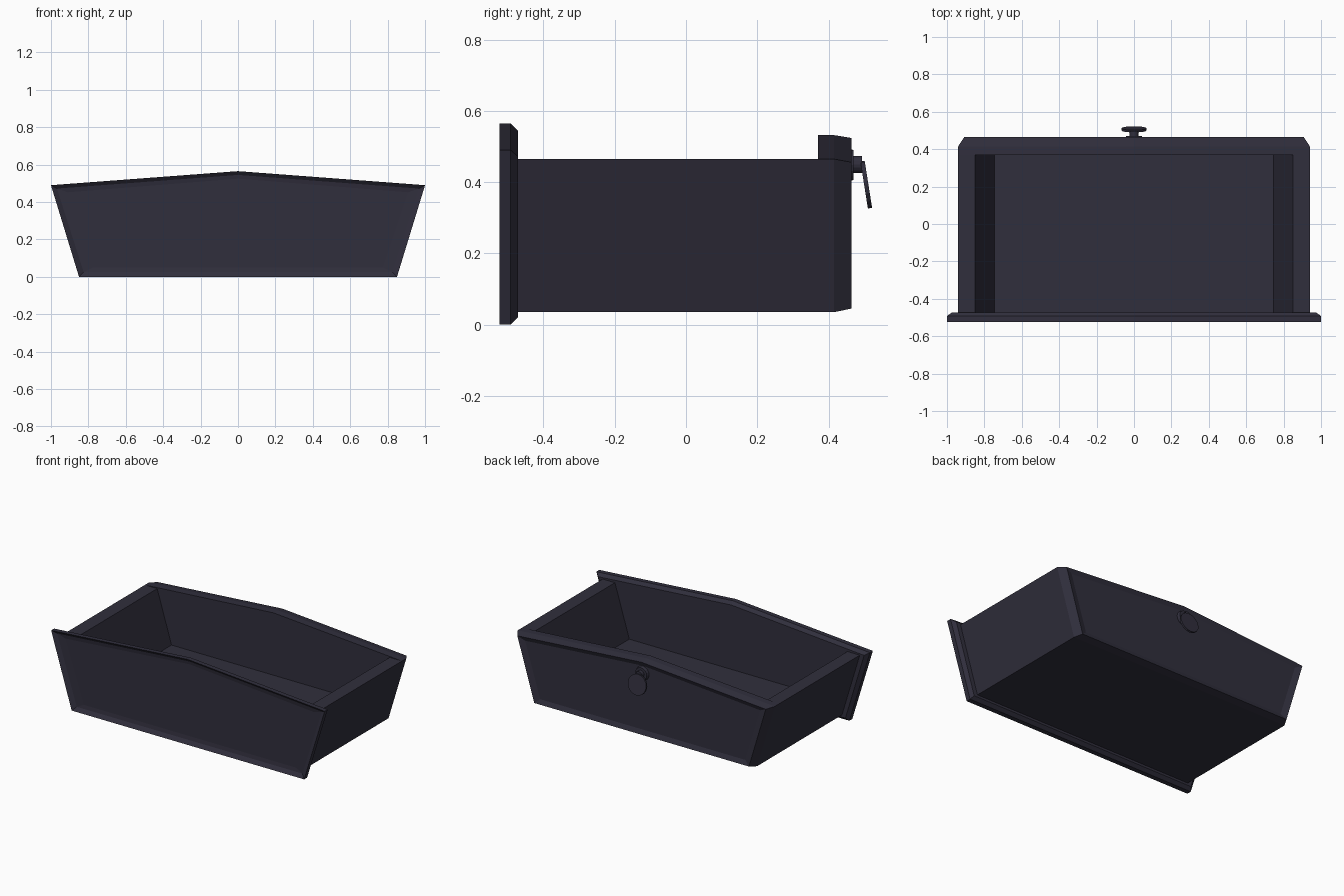
import bpy, bmesh, math
from mathutils import Matrix

if "Cube" in bpy.data.objects:
    bpy.data.objects.remove(bpy.data.objects["Cube"])

mat = bpy.data.materials.new("dark slate")
mat.diffuse_color = (0.030, 0.028, 0.046, 1)
mat.use_nodes = True
mat.node_tree.nodes["Principled BSDF"].inputs["Base Color"].default_value = mat.diffuse_color


def finish(bm, name):
    bmesh.ops.recalc_face_normals(bm, faces=bm.faces)
    me = bpy.data.meshes.new(name)
    bm.to_mesh(me)
    bm.free()
    me.materials.append(mat)
    ob = bpy.data.objects.new(name, me)
    bpy.context.collection.objects.link(ob)
    return ob


def loft(name, rings):
    """Closed loft through (y, [(x, z), ...]) rings."""
    bm = bmesh.new()
    vs = [[bm.verts.new((x, y, z)) for x, z in pts] for y, pts in rings]
    n = len(vs[0])
    for a, b in zip(vs, vs[1:]):
        for i in range(n):
            j = (i + 1) % n
            bm.faces.new((a[i], a[j], b[j], b[i]))
    bm.faces.new(vs[0])
    bm.faces.new(vs[-1])
    return finish(bm, name)


def shield(xb, zb, xt, zt, peak):
    return [(-xb, zb), (xb, zb), (xt, zt), (0, peak), (-xt, zt)]


# front panel: sunken face, chamfered back edge
loft("front_panel", [
    (-0.502, shield(0.775, 0.05, 0.91, 0.452, 0.525)),
    (-0.506, shield(0.825, 0.025, 0.968, 0.472, 0.545)),
    (-0.523, shield(0.85, 0.0, 1.0, 0.49, 0.565)),
    (-0.492, shield(0.85, 0.0, 1.0, 0.49, 0.565)),
    (-0.472, shield(0.835, 0.02, 0.972, 0.472, 0.545)),
])

# open tray: floor and sloping sides in one section
half = [(0.81, 0.035), (0.94, 0.465), (0.85, 0.465), (0.745, 0.12)]
section = half + [(-x, z) for x, z in reversed(half)]
loft("tray", [(-0.472, section), (0.37, section)])

# back wall: peaked, chamfered rim, sunken face
loft("back_wall", [
    (0.37, shield(0.81, 0.035, 0.94, 0.465, 0.532)),
    (0.415, shield(0.81, 0.035, 0.94, 0.465, 0.532)),
    (0.464, shield(0.785, 0.045, 0.908, 0.456, 0.524)),
    (0.452, shield(0.75, 0.075, 0.86, 0.432, 0.497)),
])


def disc(name, y, z, r, depth, tilt=0, r2=None):
    bm = bmesh.new()
    bmesh.ops.create_cone(bm, cap_ends=True, segments=16, radius1=r,
                          radius2=r if r2 is None else r2, depth=depth)
    bm.transform(Matrix.Translation((0, y, z)) @
                 Matrix.Rotation(math.radians(-90 + tilt), 4, 'X'))
    return finish(bm, name)


# drop pull: base plate, stem and hanging disc
disc("pull_base", 0.461, 0.448, 0.047, 0.018, r2=0.042)
disc("pull_stem", 0.479, 0.45, 0.024, 0.03)
disc("pull_disc", 0.506, 0.393, 0.067, 0.012, tilt=9)
